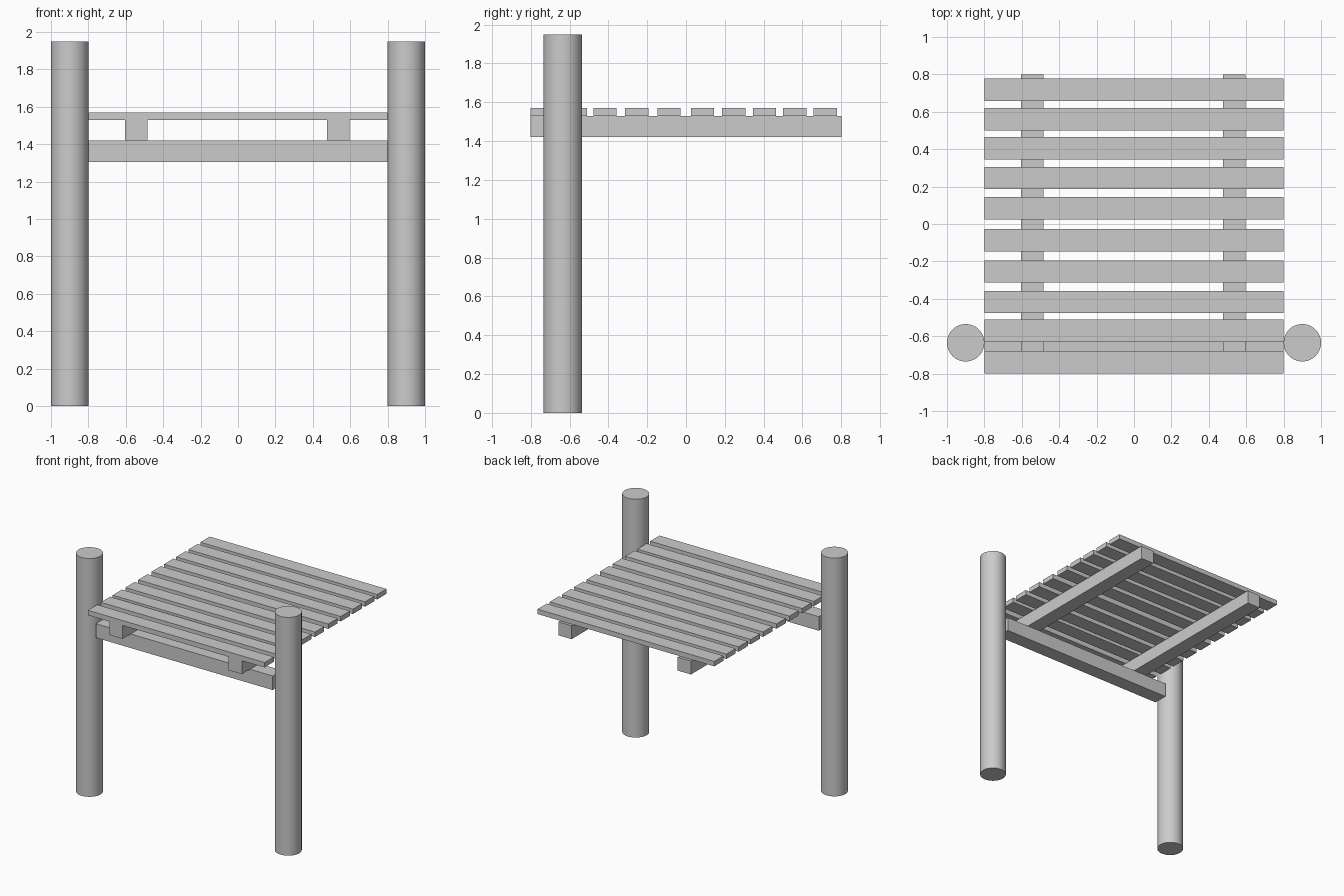
import bpy

if "Cube" in bpy.data.objects:
    bpy.data.objects.remove(bpy.data.objects["Cube"], do_unlink=True)

grey = bpy.data.materials.new("plain_grey")
grey.use_nodes = True
colour = (0.6, 0.6, 0.6, 1)
grey.diffuse_color = colour
grey.node_tree.nodes["Principled BSDF"].inputs["Base Color"].default_value = colour


def box(name, centre, size):
    bpy.ops.mesh.primitive_cube_add(size=1, location=centre)
    ob = bpy.context.object
    ob.name = name
    ob.scale = size
    bpy.ops.object.transform_apply(location=False, rotation=False, scale=True)
    ob.data.materials.append(grey)


def post(name, x):
    bpy.ops.mesh.primitive_cylinder_add(
        vertices=48, radius=0.1, depth=1.95, location=(x, POST_Y, 0.975))
    ob = bpy.context.object
    ob.name = name
    ob.data.materials.append(grey)
    bpy.ops.object.shade_smooth_by_angle()


POST_Y = -0.635

# Round posts, joined by a cross beam
post("left_post", 0.9)
post("right_post", -0.9)
box("cross_beam", (0, POST_Y, 1.3625), (1.6, 0.12, 0.115))

# Joists resting on the beam
box("left_joist", (0.535, 0, 1.475), (0.12, 1.6, 0.11))
box("right_joist", (-0.545, 0, 1.475), (0.12, 1.6, 0.11))

# Deck slats, hand-spaced from front to back
slat_ys = (-0.74, -0.57, -0.417, -0.254, -0.088, 0.085, 0.246, 0.404, 0.56, 0.717)
for i, y in enumerate(slat_ys, 1):
    box(f"deck_slat_{i}", (0, y, 1.55), (1.6, 0.12, 0.04))
